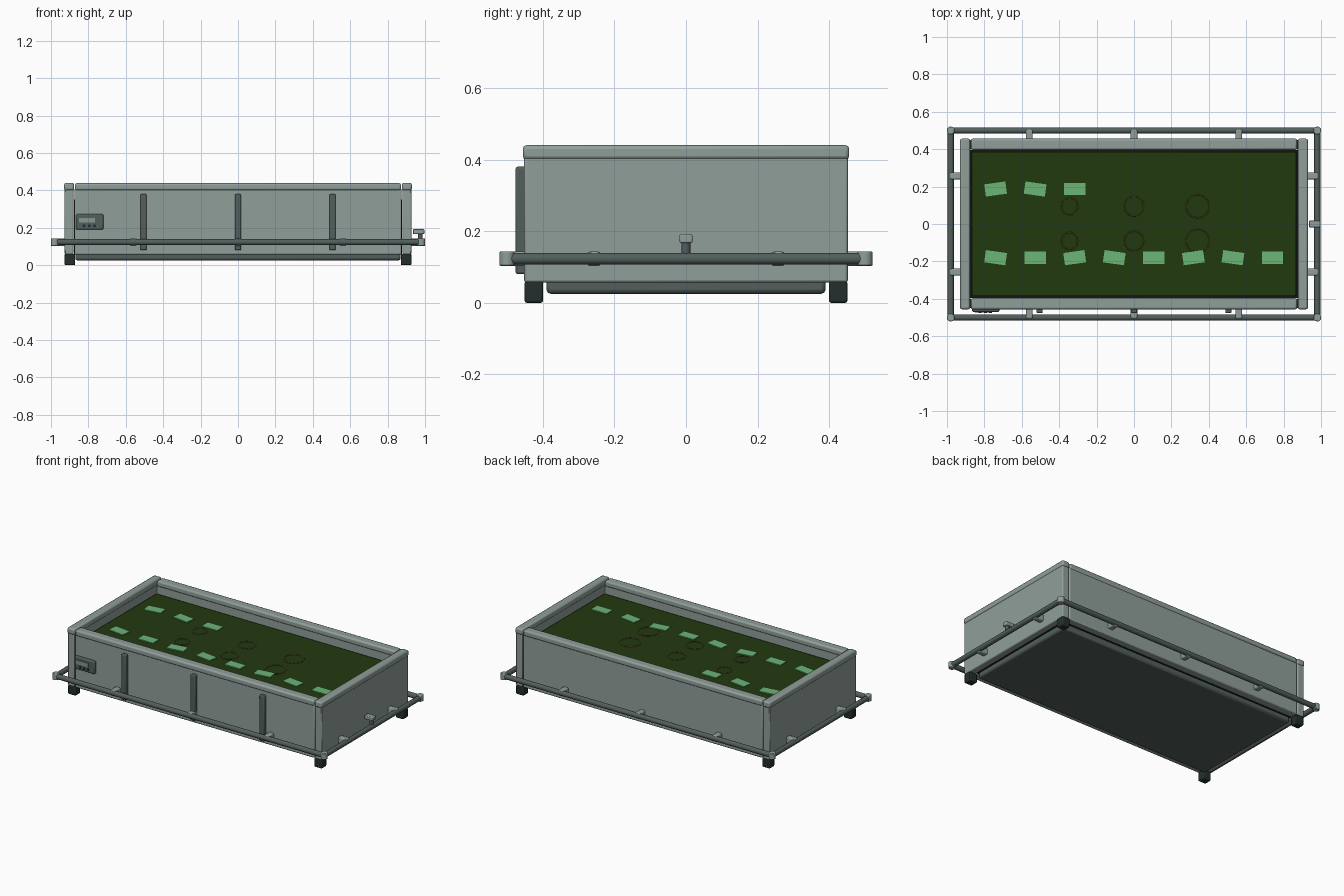
import bpy, math
from mathutils import Vector

cube = bpy.data.objects.get("Cube")
if cube:
    bpy.data.objects.remove(cube, do_unlink=True)


def material(name, rgb):
    m = bpy.data.materials.new(name)
    m.use_nodes = True
    m.diffuse_color = (*rgb, 1)
    node = next(n for n in m.node_tree.nodes if n.type == "BSDF_PRINCIPLED")
    node.inputs["Base Color"].default_value = (*rgb, 1)
    return m


PALE = material("pale grey", (0.28, 0.345, 0.32))
MID = material("slate grey", (0.085, 0.115, 0.11))
DARK = material("dark rubber", (0.018, 0.027, 0.027))
BLACK = material("black gap", (0.006, 0.008, 0.007))
SOIL = material("deep green", (0.016, 0.042, 0.005))
LEAF = material("light green", (0.15, 0.46, 0.19))
OLIVE = material("olive", (0.11, 0.10, 0.03))
SCREEN = material("screen grey", (0.24, 0.31, 0.27))


def finish(name, mat, bevel=0, segments=2):
    ob = bpy.context.object
    ob.name = name
    ob.data.materials.append(mat)
    if bevel:
        mod = ob.modifiers.new("Bevel", "BEVEL")
        mod.width = bevel
        mod.segments = segments
        mod.limit_method = "ANGLE"
    bpy.ops.object.shade_smooth_by_angle(angle=math.radians(35))
    return ob


def box(name, mat, x, y, z, bevel=0, turn=0):
    """Box given its (min, max) range on each axis."""
    mid = [(a + b) / 2 for a, b in (x, y, z)]
    bpy.ops.mesh.primitive_cube_add(size=1, location=mid, rotation=(0, 0, turn))
    ob = bpy.context.object
    size = [abs(b - a) for a, b in (x, y, z)]
    for v in ob.data.vertices:
        v.co = [c * s for c, s in zip(v.co, size)]
    return finish(name, mat, bevel)


def rod(name, mat, start, end, radius, sides=16, bevel=0):
    a, b = Vector(start), Vector(end)
    turn = (b - a).to_track_quat("Z", "Y").to_euler()
    bpy.ops.mesh.primitive_cylinder_add(vertices=sides, radius=radius, depth=(b - a).length,
                                        location=(a + b) / 2, rotation=turn)
    return finish(name, mat, bevel)


def around(c, half):
    return (c - half, c + half)


# Base tray, dark liner and planted surface
box("base_tray", MID, (-0.87, 0.87), (-0.39, 0.39), (0.025, 0.07), 0.012)
box("liner", BLACK, (-0.876, 0.876), (-0.396, 0.396), (0.06, 0.35))
box("bed_surface", SOIL, (-0.866, 0.866), (-0.386, 0.386), (0.3, 0.36), 0.004)

# Walls with rounded cap rails
for side, s in (("right", -1), ("left", 1)):
    box(f"{side}_wall", PALE, (s * 0.88, s * 0.927), (-0.452, 0.452), (0.057, 0.41), 0.006)
    box(f"{side}_cap", PALE, (s * 0.876, s * 0.93), (-0.456, 0.456), (0.4, 0.44), 0.01)
for side, s in (("front", -1), ("back", 1)):
    box(f"{side}_wall", PALE, (-0.874, 0.874), (s * 0.4, s * 0.452), (0.057, 0.41), 0.006)
    box(f"{side}_cap", PALE, (-0.872, 0.872), (s * 0.396, s * 0.456), (0.4, 0.438), 0.01)

# Feet, rail corner joints and side brackets
RAIL_Z, RAIL_X, RAIL_Y = 0.123, 0.98, 0.5
for sx in (-1, 1):
    for sy in (-1, 1):
        box("foot", DARK, around(sx * 0.899, 0.028), around(sy * 0.425, 0.026), (0, 0.06), 0.006)
        x, y = sx * RAIL_X, sy * RAIL_Y
        rod("rail_joint", PALE, (x, y, RAIL_Z - 0.02), (x, y, RAIL_Z + 0.02), 0.021, 16, 0.003)
        box("side_bracket", PALE, (sx * 0.92, sx * 0.985), around(sy * 0.257, 0.018),
            around(RAIL_Z, 0.02), 0.006)

# Bumper rails and long-side brackets
for s in (-1, 1):
    rod("long_rail", MID, (-RAIL_X, s * RAIL_Y, RAIL_Z), (RAIL_X, s * RAIL_Y, RAIL_Z), 0.0165)
    rod("short_rail", MID, (s * RAIL_X, -RAIL_Y, RAIL_Z), (s * RAIL_X, RAIL_Y, RAIL_Z), 0.0165)
    for x in (-0.56, 0, 0.56):
        box("long_bracket", PALE, around(x, 0.018), (s * 0.445, s * 0.505),
            around(RAIL_Z, 0.02), 0.006)

# Front ribs
for x in (-0.505, 0, 0.505):
    box("front_rib", MID, around(x, 0.017), (-0.476, -0.445), (0.08, 0.38), 0.006)

# Control panel with screen and buttons
box("control_panel", MID, (-0.866, -0.72), (-0.47, -0.445), (0.19, 0.273), 0.007)
box("panel_screen", SCREEN, (-0.85, -0.764), (-0.474, -0.466), (0.227, 0.253))
for x in (-0.823, -0.795, -0.767):
    rod("panel_button", DARK, (x, -0.466, 0.21), (x, -0.475, 0.21), 0.008, 12)

# Drain valve on the left end
rod("valve_stem", MID, (0.975, 0, RAIL_Z), (0.975, 0, 0.17), 0.012)
box("valve_handle", PALE, (0.935, 0.996), around(0, 0.018), (0.167, 0.192), 0.004)

# Leaf plates in a repeating tilt pattern
for i in range(11):
    x = -0.74 + 0.2115 * (i % 8)
    y = -0.18 if i < 8 else 0.187
    box("leaf_plate", LEAF, around(x, 0.057), around(y, 0.033), (0.358, 0.366),
        turn=math.radians(8 * (i % 3 - 1)))

# Thin rings on the bed
for x, r in ((-0.345, 0.044), (0, 0.052), (0.34, 0.062)):
    for y in (-0.09, 0.095):
        bpy.ops.mesh.primitive_torus_add(location=(x, y, 0.361), major_radius=r, minor_radius=0.003,
                                         major_segments=32, minor_segments=6)
        finish("bed_ring", OLIVE)
